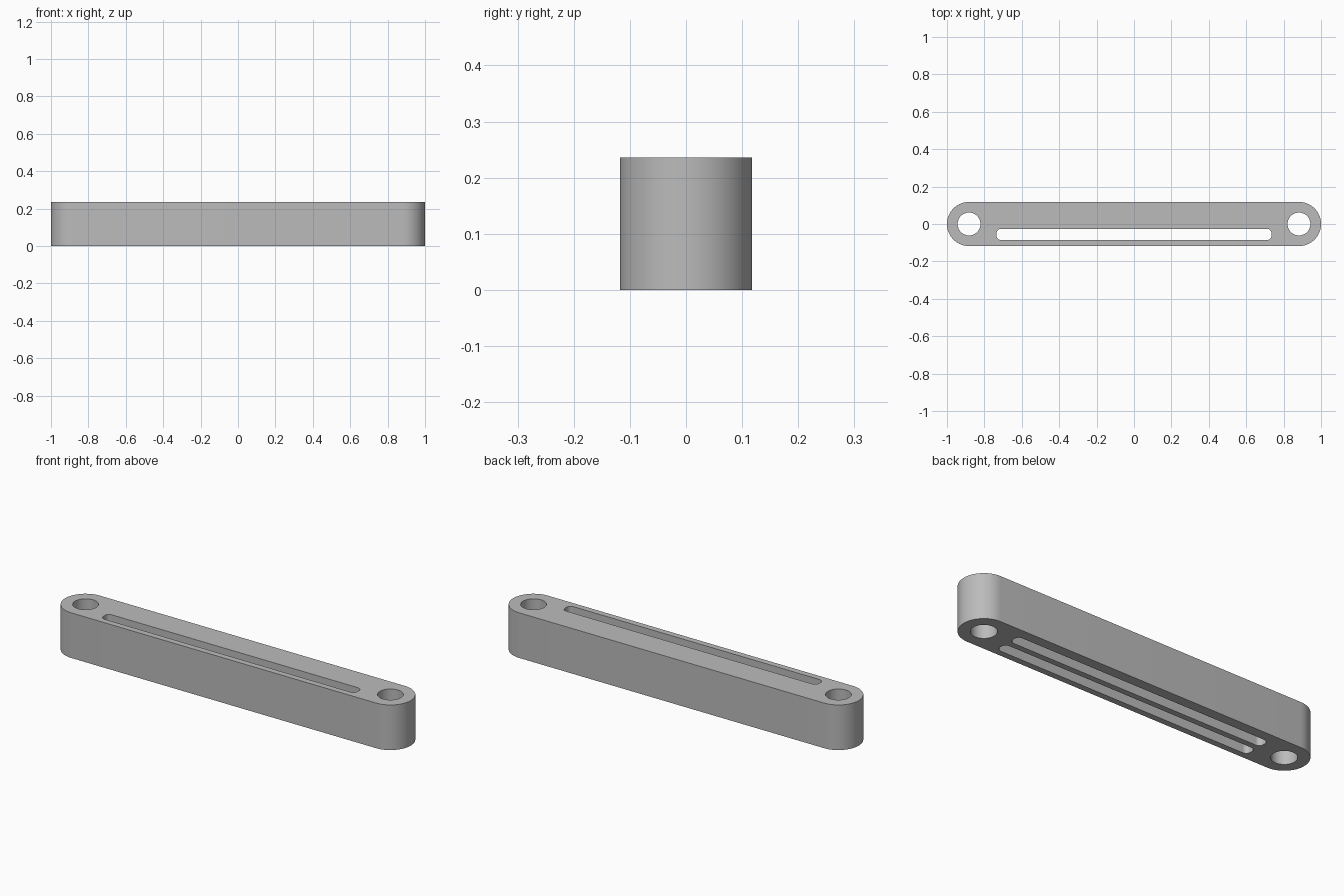
import bpy
import bmesh
from math import cos, sin, pi

cube = bpy.data.objects.get("Cube")
if cube:
    bpy.data.objects.remove(cube, do_unlink=True)

HEIGHT = 0.236
RADIUS = HEIGHT / 2
PIN_X = 1 - RADIUS

grey = bpy.data.materials.new("plain grey")
grey.use_nodes = True
colour = (0.5, 0.5, 0.5, 1)
grey.diffuse_color = colour
grey.node_tree.nodes["Principled BSDF"].inputs["Base Color"].default_value = colour


def rounded_prism(name, cx, cy, half_x, half_y, radius, z0, z1, steps=16):
    """Extruded rectangle with rounded corners; a circle when all halves equal the radius."""
    points = []
    for corner, (sx, sy) in enumerate([(1, 1), (-1, 1), (-1, -1), (1, -1)]):
        for i in range(steps + 1):
            a = (corner + i / steps) * pi / 2
            points.append((cx + sx * (half_x - radius) + radius * cos(a),
                           cy + sy * (half_y - radius) + radius * sin(a), z0))
    bm = bmesh.new()
    face = bm.faces.new([bm.verts.new(p) for p in points])
    top = bmesh.ops.extrude_face_region(bm, geom=[face])["geom"]
    bmesh.ops.translate(bm, vec=(0, 0, z1 - z0),
                        verts=[v for v in top if isinstance(v, bmesh.types.BMVert)])
    bmesh.ops.remove_doubles(bm, verts=bm.verts, dist=1e-5)
    bmesh.ops.recalc_face_normals(bm, faces=bm.faces)
    mesh = bpy.data.meshes.new(name)
    bm.to_mesh(mesh)
    bm.free()
    mesh.materials.append(grey)
    obj = bpy.data.objects.new(name, mesh)
    bpy.context.collection.objects.link(obj)
    return obj


# Solid bar with round ends
bar = rounded_prism("link_bar", 0, 0, 1, RADIUS, RADIUS, 0, HEIGHT)

# Pin holes, through slot, and blind slot opening underneath
cutters = [rounded_prism(f"{side}_pin_hole", x, 0, 0.061, 0.061, 0.061, -0.1, HEIGHT + 0.1)
           for side, x in (("left", PIN_X), ("right", -PIN_X))]
cutters.append(rounded_prism("through_slot", 0, -0.056, 0.735, 0.03, 0.024, -0.1, HEIGHT + 0.1))
cutters.append(rounded_prism("blind_slot", 0, 0.035, 0.735, 0.03, 0.024, -0.1, 0.2))

for cutter in cutters:
    cut = bar.modifiers.new(cutter.name, "BOOLEAN")
    cut.operation = "DIFFERENCE"
    cut.solver = "EXACT"
    cut.object = cutter

# Apply the cuts and drop the cutters
bpy.context.view_layer.update()
graph = bpy.context.evaluated_depsgraph_get()
finished = bpy.data.meshes.new_from_object(bar.evaluated_get(graph))
bar.modifiers.clear()
bar.data = finished
for cutter in cutters:
    bpy.data.objects.remove(cutter, do_unlink=True)

# Smooth curved walls, sharp rims
bpy.ops.object.select_all(action="DESELECT")
bar.select_set(True)
bpy.context.view_layer.objects.active = bar
bpy.ops.object.shade_smooth_by_angle(angle=pi / 6)
